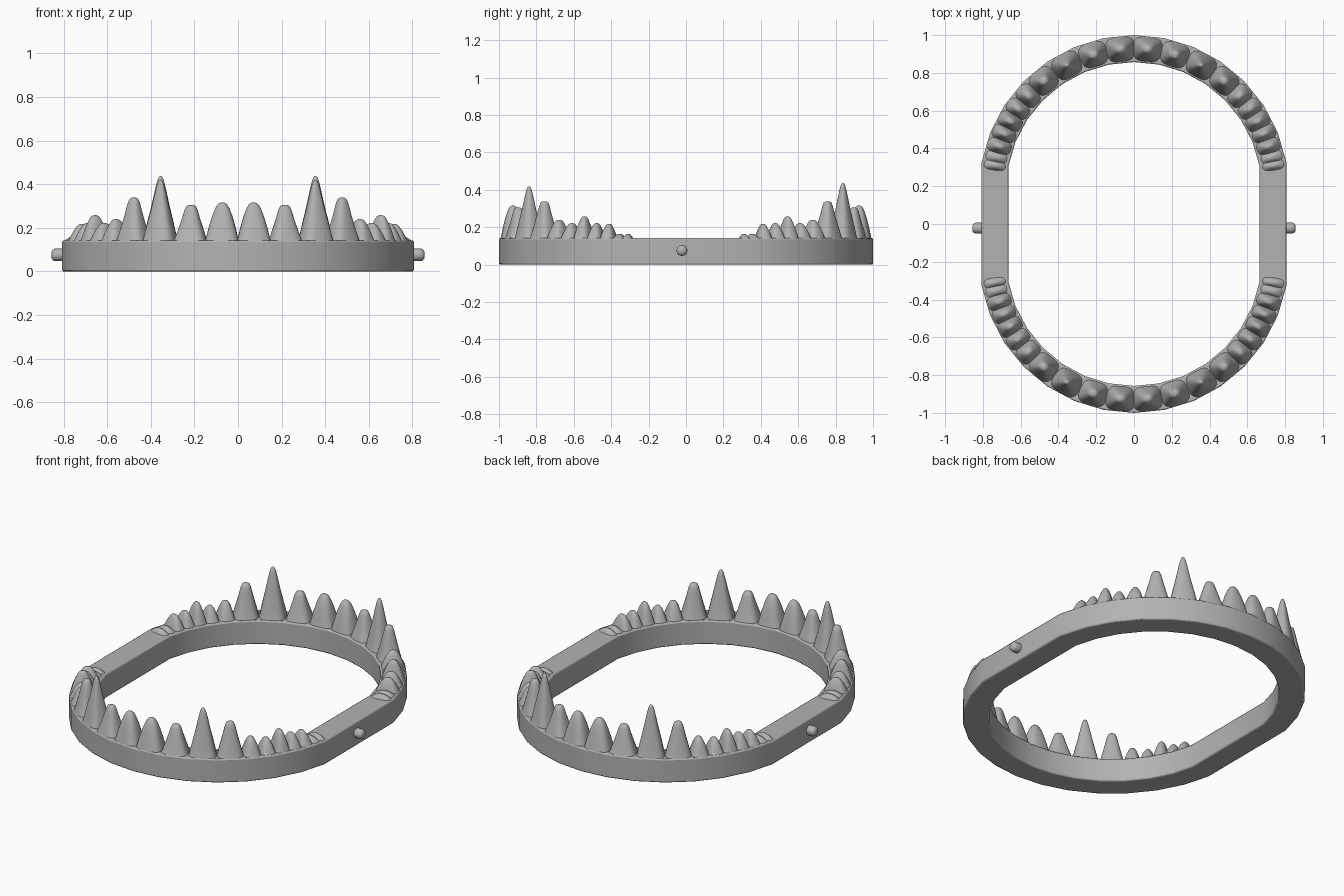
import bpy, bmesh, math
from mathutils import Vector

if "Cube" in bpy.data.objects:
    bpy.data.objects.remove(bpy.data.objects["Cube"])

CY, R_OUT, R_IN, TOP = 0.18, 0.82, 0.677, 0.142

mat = bpy.data.materials.new("plain grey")
mat.diffuse_color = (0.45, 0.45, 0.45, 1)
mat.use_nodes = True
mat.node_tree.nodes["Principled BSDF"].inputs["Base Color"].default_value = mat.diffuse_color


def finish(name, bm, angle):
    bmesh.ops.recalc_face_normals(bm, faces=bm.faces[:])
    me = bpy.data.meshes.new(name)
    bm.to_mesh(me)
    bm.free()
    me.materials.append(mat)
    ob = bpy.data.objects.new(name, me)
    bpy.context.collection.objects.link(ob)
    bpy.ops.object.select_all(action='DESELECT')
    ob.select_set(True)
    bpy.context.view_layer.objects.active = ob
    bpy.ops.object.shade_smooth_by_angle(angle=math.radians(angle))
    return ob


# Stadium-shaped band: two arcs joined by straight sides
path = []
for s in (1, -1):
    for i in range(15):
        a = math.radians(10.5 + 159 * i / 14)
        path.append((s * math.cos(a), s * math.sin(a), s * CY))
bm = bmesh.new()
rings = []
for cx, sy, cy in path:
    rings.append([bm.verts.new((cx * r, cy + sy * r, z))
                  for r, z in ((R_OUT, 0), (R_OUT, TOP), (R_IN, TOP), (R_IN, 0))])
n = len(rings)
for i in range(n):
    a, b = rings[i], rings[(i + 1) % n]
    for j in range(4):
        k = (j + 1) % 4
        bm.faces.new((a[j], b[j], b[k], a[k]))
band = finish("band", bm, 30)
bev = band.modifiers.new("soft edges", 'BEVEL')
bev.width, bev.segments = 0.007, 2
bev.limit_method, bev.angle_limit = 'ANGLE', math.radians(40)

# Tooth profiles: (height fraction, width fraction)
PROFILES = {
    "point": [(0, 1), (.06, .93), (.25, .78), (.55, .52), (.8, .32), (.93, .2), (.985, .11), (1, .03)],
    "dome": [(0, 1), (.08, .94), (.35, .8), (.65, .6), (.85, .42), (.95, .29), (.99, .17), (1, .05)],
    "blunt": [(0, 1), (.08, .93), (.35, .74), (.65, .53), (.88, .38), (.97, .28), (1, .14)],
}
# Angle from the middle, peak height, half width along the arc, profile
TEETH = [
    (5.5, .316, .078, "dome"), (16.7, .305, .076, "blunt"), (28.3, .437, .078, "point"),
    (39.6, .338, .074, "blunt"), (48.3, .240, .052, "dome"), (55, .222, .046, "dome"),
    (61, .258, .046, "dome"), (66.6, .222, .043, "dome"), (72, .218, .042, "dome"),
    (76.6, .165, .035, "dome"), (80, .165, .03, "dome"),
]
SEG = 24


def power(v, e):
    return math.copysign(abs(v) ** e, v)


def add_tooth(bm, side, end, deg, peak, half, kind):
    rm = (R_OUT + R_IN) / 2
    depth = (R_OUT - R_IN) / 2 - 0.004
    a0 = math.radians(deg)
    base = TOP - 0.008
    loops = []
    for t, w in PROFILES[kind]:
        loop = []
        for k in range(SEG):
            q = 2 * math.pi * k / SEG
            e = 0.6 + 0.3 * t          # squarer at the base
            ang = a0 + power(math.cos(q), e) * half * w / rm
            r = rm + power(math.sin(q), e) * depth * w
            loop.append(bm.verts.new((side * r * math.sin(ang),
                                      end * (CY + r * math.cos(ang)),
                                      base + t * (peak - base))))
        loops.append(loop)
    for a, b in zip(loops, loops[1:]):
        for k in range(SEG):
            m = (k + 1) % SEG
            bm.faces.new((a[k], a[m], b[m], b[k]))
    bm.faces.new(loops[-1])
    bm.faces.new(loops[0][::-1])


# Front and back tooth rows, mirrored left to right
for name, end in (("front_teeth", -1), ("back_teeth", 1)):
    bm = bmesh.new()
    for side in (1, -1):
        for deg, peak, half, kind in TEETH:
            if end < 0 and kind == "point":
                peak -= 0.018
            add_tooth(bm, side, end, deg, peak, half, kind)
    finish(name, bm, 50)

# Small rounded pegs on the sides
for name, s in (("right_peg", 1), ("left_peg", -1)):
    bm = bmesh.new()
    prof = [(.79, .027), (.815, .029), (.838, .029), (.848, .025), (.854, .016), (.856, .005)]
    loops = [[bm.verts.new((s * x, -0.022 + r * math.cos(2 * math.pi * k / 16),
                            0.076 + r * math.sin(2 * math.pi * k / 16))) for k in range(16)]
             for x, r in prof]
    for a, b in zip(loops, loops[1:]):
        for k in range(16):
            m = (k + 1) % 16
            bm.faces.new((a[k], a[m], b[m], b[k]))
    bm.faces.new(loops[-1])
    bm.faces.new(loops[0][::-1])
    finish(name, bm, 50)
